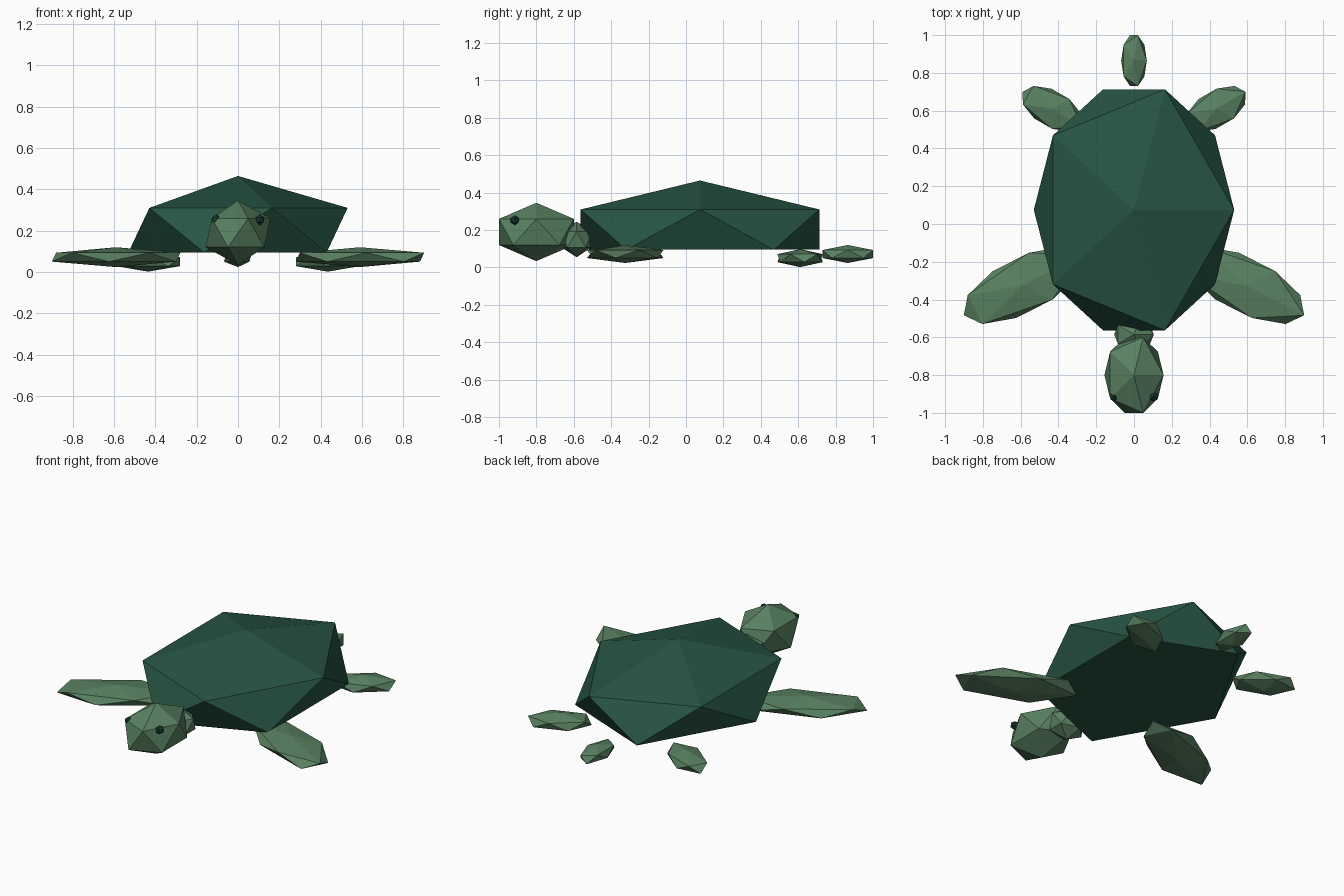
import bpy
import math

cube = bpy.data.objects.get("Cube")
if cube:
    bpy.data.objects.remove(cube, do_unlink=True)


def make_material(name, rgb):
    mat = bpy.data.materials.new(name)
    mat.use_nodes = True
    colour = (*rgb, 1.0)
    mat.diffuse_color = colour
    mat.node_tree.nodes["Principled BSDF"].inputs["Base Color"].default_value = colour
    return mat


shell_green = make_material("shell dark green", (0.02, 0.09, 0.056))
skin_green = make_material("skin sage green", (0.1, 0.22, 0.12))
eye_dark = make_material("eye dark teal", (0.008, 0.045, 0.036))


def faceted_blob(name, centre, radii, material, turn=0.0):
    """Flat-shaded twenty-sided ball, stretched and turned about z."""
    bpy.ops.mesh.primitive_ico_sphere_add(
        subdivisions=1, radius=1, location=centre, rotation=(0, 0, math.radians(turn)))
    obj = bpy.context.object
    obj.name = name
    obj.scale = radii
    bpy.ops.object.transform_apply(location=True, rotation=True, scale=True)
    obj.data.materials.append(material)
    return obj


# Shell with a flattened belly
shell = faceted_blob("shell", (0, 0.075, 0.185), (0.593, 0.75, 0.28), shell_green)
for vert in shell.data.vertices:
    vert.co.z = max(vert.co.z, 0.095)

# Head, neck and tail
faceted_blob("head", (0, -0.8, 0.19), (0.175, 0.235, 0.156), skin_green)
faceted_blob("neck", (0, -0.585, 0.15), (0.117, 0.095, 0.095), skin_green)
faceted_blob("tail", (0, 0.865, 0.072), (0.076, 0.159, 0.048), skin_green)

# Flippers and eyes in left and right pairs
for side, sign in (("left", 1), ("right", -1)):
    faceted_blob(f"front_flipper_{side}", (sign * 0.59, -0.325, 0.072),
                 (0.39, 0.163, 0.048), skin_green, -27 * sign)
    faceted_blob(f"rear_flipper_{side}", (sign * 0.435, 0.61, 0.05),
                 (0.2, 0.107, 0.048), skin_green, 30 * sign)
    faceted_blob(f"eye_{side}", (sign * 0.105, -0.915, 0.253),
                 (0.026, 0.026, 0.026), eye_dark)
